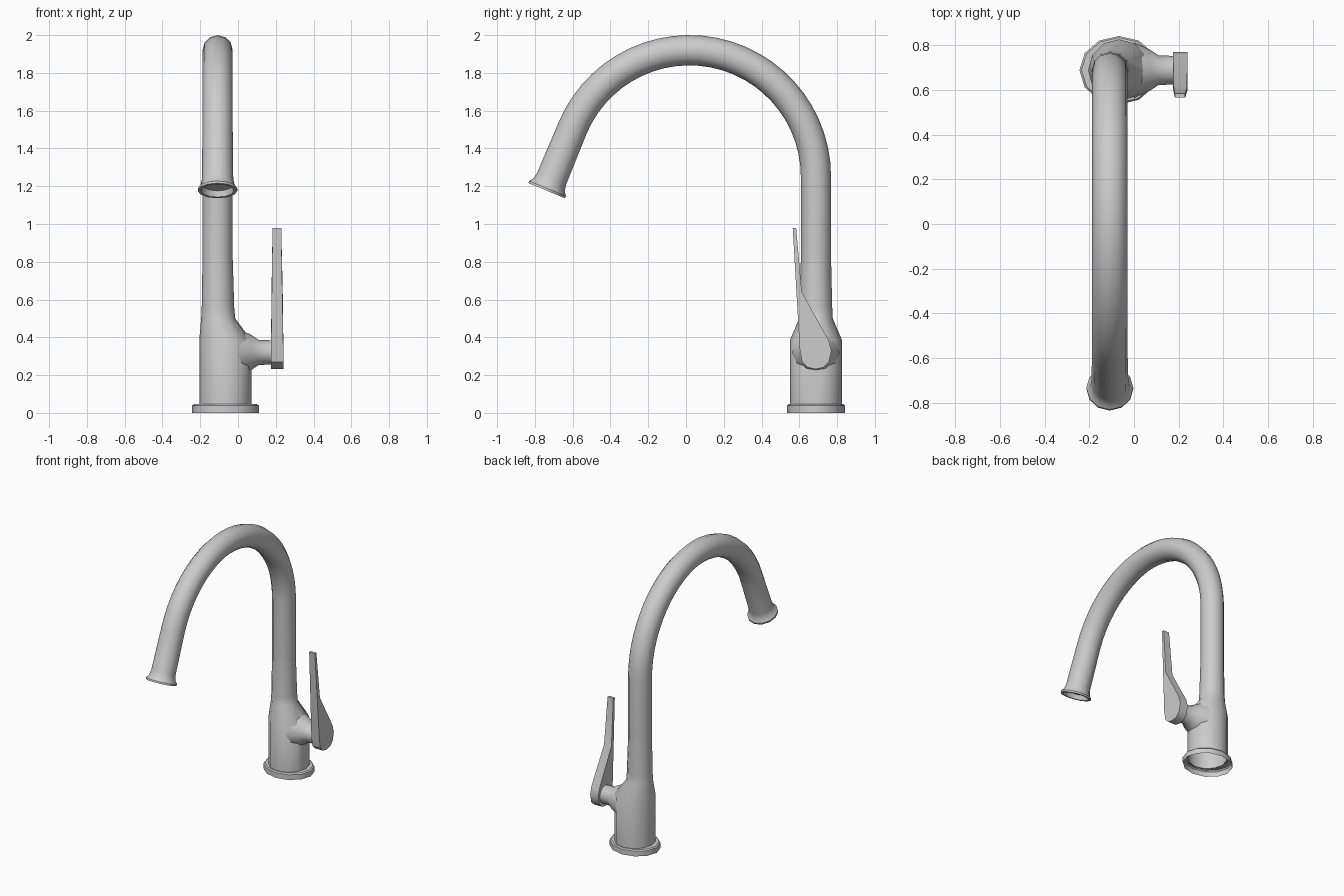
import bpy, bmesh, math
from mathutils import Vector

cube = bpy.data.objects.get("Cube")
if cube:
    bpy.data.objects.remove(cube, do_unlink=True)

metal = bpy.data.materials.new("brushed grey metal")
metal.use_nodes = True
GREY = (0.6, 0.6, 0.6, 1)
metal.diffuse_color = GREY
metal.node_tree.nodes["Principled BSDF"].inputs["Base Color"].default_value = GREY

X, Y, Z = Vector((1, 0, 0)), Vector((0, 1, 0)), Vector((0, 0, 1))
SIDES = 12
PIPE_X, BODY_X, BACK_Y = -0.108, -0.067, 0.688
PIPE_R = 0.08


def finish(name, bm, angle=35):
    bmesh.ops.recalc_face_normals(bm, faces=bm.faces)
    mesh = bpy.data.meshes.new(name)
    bm.to_mesh(mesh)
    bm.free()
    obj = bpy.data.objects.new(name, mesh)
    bpy.context.collection.objects.link(obj)
    mesh.materials.append(metal)
    bpy.ops.object.select_all(action="DESELECT")
    obj.select_set(True)
    bpy.context.view_layer.objects.active = obj
    bpy.ops.object.shade_smooth_by_angle(angle=math.radians(angle))
    return obj


def loft(name, rings, cap_end=False):
    """Skin rings given as (centre, u axis, v axis, u radius, v radius)."""
    bm = bmesh.new()
    loops = []
    for c, u, v, ru, rv in rings:
        turn = [math.tau * i / SIDES for i in range(SIDES)]
        loops.append([bm.verts.new(c + u * ru * math.cos(t) + v * rv * math.sin(t)) for t in turn])
    for a, b in zip(loops, loops[1:]):
        for i in range(SIDES):
            j = (i + 1) % SIDES
            bm.faces.new((a[i], a[j], b[j], b[i]))
    if cap_end:
        bm.faces.new(loops[-1])
    return finish(name, bm)


def level(z, x, rx, ry):
    return (Vector((x, BACK_Y, z)), X, Y, rx, ry)


# Base flange, open underneath
loft("base_flange", [level(0, BODY_X, 0.177, 0.153), level(0.038, BODY_X, 0.177, 0.153),
                     level(0.046, BODY_X, 0.168, 0.146), level(0.046, BODY_X, 0.13, 0.13)])

# Body with an off-centre shoulder leading into the neck
loft("body", [level(0.04, BODY_X, 0.138, 0.138), level(0.385, BODY_X, 0.138, 0.138),
              level(0.50, -0.105, 0.09, 0.089), level(0.56, -0.106, 0.086, 0.086),
              level(0.815, PIPE_X, PIPE_R, PIPE_R)])

# Gooseneck pipe: straight riser, then an arc
ARC_C, ARC_R, ARC_END, STEPS = Vector((PIPE_X, 0.018, 1.25)), 0.67, math.radians(157.5), 26
rings = [level(0.815, PIPE_X, PIPE_R, PIPE_R)]
for i in range(STEPS + 1):
    t = ARC_END * i / STEPS
    out = Y * math.cos(t) + Z * math.sin(t)
    rings.append((ARC_C + out * ARC_R, X, out, PIPE_R, PIPE_R))
loft("gooseneck_pipe", rings)

# Spray head: flared end with a recessed outlet
tip, out = rings[-1][0], rings[-1][2]
along = -Y * math.sin(ARC_END) + Z * math.cos(ARC_END)
along = Vector((0, -math.sin(ARC_END), math.cos(ARC_END)))
head = [(0, 0.08), (0.29, 0.083), (0.325, 0.09), (0.345, 0.105), (0.357, 0.105),
        (0.357, 0.088), (0.325, 0.08)]
loft("spray_head", [(tip + along * d, X, out, r, r) for d, r in head], cap_end=True)

# Handle stem: conical collar and short shaft
stem = [(0.0, 0.125), (0.07, 0.093), (0.11, 0.066), (0.18, 0.064)]
loft("handle_stem", [(Vector((x, BACK_Y, 0.32)), Y, Z, r, r) for x, r in stem])

# Lever: flat teardrop paddle that narrows to a slim blade
outline = [(0.565, 0.98), (0.583, 0.98), (0.613, 0.64), (0.755, 0.385), (0.77, 0.33),
           (0.757, 0.27), (0.725, 0.24), (0.685, 0.232), (0.645, 0.24), (0.614, 0.27),
           (0.602, 0.34)]
bm = bmesh.new()
sides = []
for x, lean in ((0.175, 0.008), (0.24, -0.011)):
    sides.append([bm.verts.new((x + lean * max(0, (z - 0.5) / 0.48), y, z)) for y, z in outline])
    bm.faces.new(sides[-1])
for i in range(len(outline)):
    j = (i + 1) % len(outline)
    bm.faces.new((sides[0][i], sides[0][j], sides[1][j], sides[1][i]))
finish("lever", bm)
